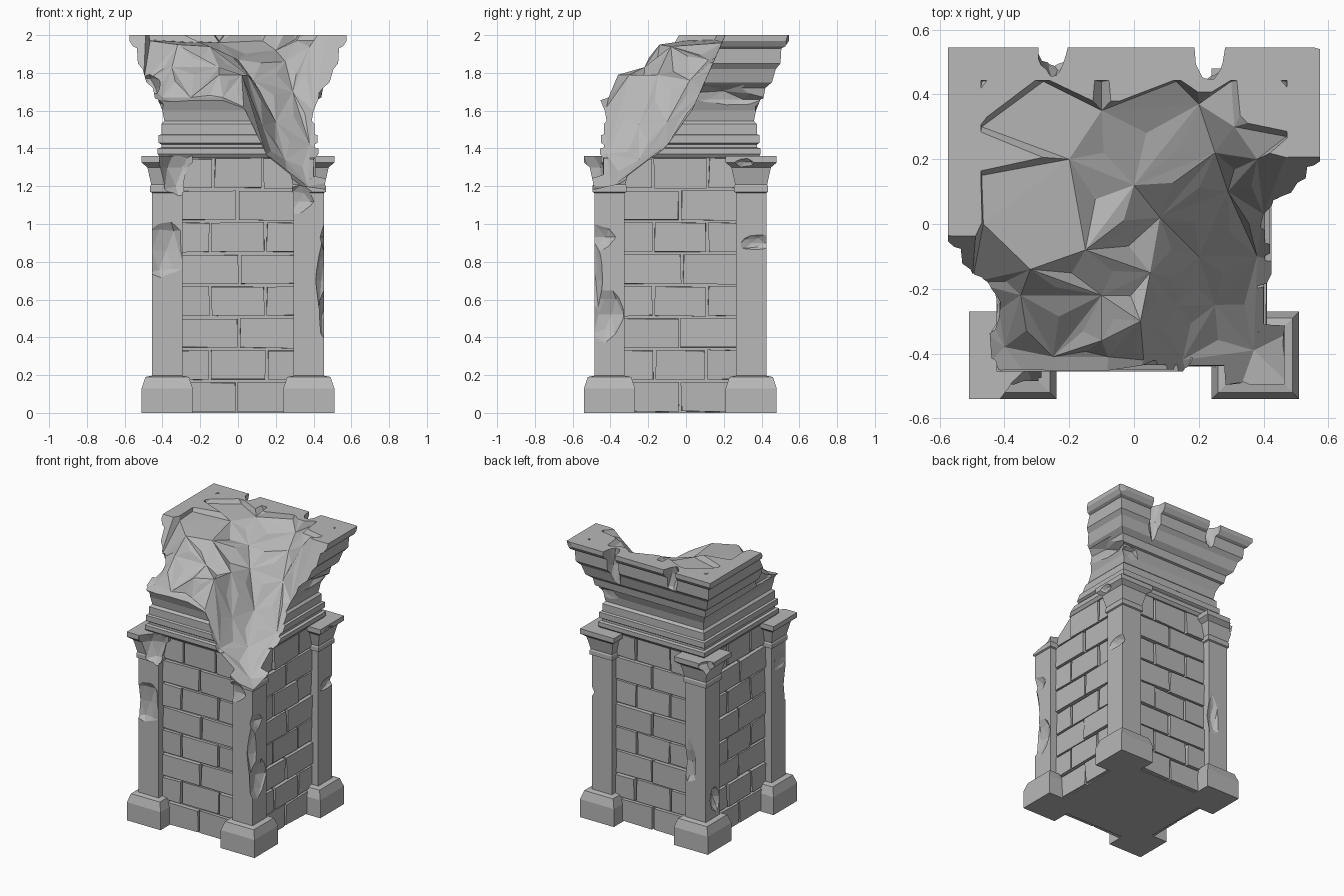
import bpy, bmesh, random
from math import pi
from mathutils import Matrix, Vector
from mathutils.geometry import delaunay_2d_cdt

random.seed(4)
if "Cube" in bpy.data.objects:
    bpy.data.objects.remove(bpy.data.objects["Cube"])

CY = -0.03          # the tower sits slightly forward of the cornice's centre
stone = bpy.data.materials.new("grey stone")
stone.use_nodes = True
stone.diffuse_color = (0.48, 0.48, 0.48, 1)
stone.node_tree.nodes["Principled BSDF"].inputs["Base Color"].default_value = stone.diffuse_color


def finish(bm, name):
    bmesh.ops.recalc_face_normals(bm, faces=bm.faces)
    mesh = bpy.data.meshes.new(name)
    bm.to_mesh(mesh)
    bm.free()
    mesh.materials.append(stone)
    obj = bpy.data.objects.new(name, mesh)
    bpy.context.collection.objects.link(obj)
    return obj


def square_loft(name, profile, x, y):
    """Stack square rings given as (half width, height)."""
    bm = bmesh.new()
    rings = []
    for r, z in profile:
        rings.append([bm.verts.new((x + sx * r, y + sy * r, z))
                      for sx, sy in ((-1, -1), (1, -1), (1, 1), (-1, 1))])
    for a, b in zip(rings, rings[1:]):
        for i in range(4):
            j = (i + 1) % 4
            bm.faces.new((a[i], a[j], b[j], b[i]))
    bm.faces.new(rings[0][::-1])
    bm.faces.new(rings[-1])
    return finish(bm, name)


def rock(centre, size):
    """A jagged lump used to chip the masonry."""
    bm = bmesh.new()
    bmesh.ops.create_icosphere(bm, subdivisions=2, radius=1)
    for v in bm.verts:
        v.co *= random.uniform(0.85, 1.12)
        v.co = Vector(centre) + v.co * Vector(size)
    obj = finish(bm, "chip_cutter")
    obj.hide_render = True
    return obj


def cut(obj, cutter, remove=True):
    mod = obj.modifiers.new("cut", "BOOLEAN")
    mod.operation = "DIFFERENCE"
    mod.solver = "EXACT"
    mod.object = cutter
    bpy.context.view_layer.objects.active = obj
    bpy.ops.object.modifier_apply(modifier=mod.name)
    if remove:
        bpy.data.objects.remove(cutter)


def chip(obj, chips):
    for centre, size in chips:
        cut(obj, rock(centre, size))


# Ruined surface: everything above it has fallen away
rim = [(-.75, .75), (0, .75), (.75, .75), (-.75, .02), (-.485, .02), (.75, .24), (.485, .25)]
rim += [(-.485 + .097 * i, .455) for i in range(11)]
rim += [(-.485, .11 * i) for i in range(1, 4)] + [(.485, .35)]
broken = [
    # sunken top
    (-.47, .44, 1.975), (-.28, .44, 1.97), (-.1, .44, 1.97), (.13, .44, 1.97),
    (-.47, .3, 1.975), (-.47, .15, 1.975), (.3, .44, 1.975), (.47, .44, 1.975),
    (.47, .27, 1.975), (-.1, .35, 1.96), (.2, .37, 1.92), (.25, .22, 1.86),
    (0, .12, 1.87), (-.2, .2, 1.96), (-.465, .0, 1.97), (-.32, -.14, 1.95),
    (-.15, -.08, 1.94), (.31, .3, 1.97), (.38, .2, 1.94),
    # standing lump at the front
    (-.75, -.12, 1.85), (-.5, -.18, 1.75), (-.75, -.75, 1.6), (-.4, -.38, 1.67),
    (-.35, -.22, 1.83), (-.25, -.41, 1.67), (-.1, -.36, 1.79), (-.1, -.22, 1.83),
    (-.08, -.41, 1.67), (.02, -.3, 1.79), (.03, -.42, 1.62), (.05, -.15, 1.79),
    (.08, .02, 1.76), (-.1, -.75, 1.55),
    # collapsed corner
    (.13, -.25, 1.52), (.15, -.42, 1.37), (.2, -.1, 1.54), (.25, -.25, 1.34),
    (.24, -.75, 1.21), (.37, -.39, 1.2), (.75, -.75, 1.14), (.75, -.2, 1.27),
    (.38, -.1, 1.42), (.75, -.06, 1.45), (.4, .03, 1.6), (.29, .1, 1.7),
    (.75, .1, 1.75),
]
points = [(x, y, 2.1) for x, y in rim] + broken
flat, _, tris, *_ = delaunay_2d_cdt([Vector(p[:2]) for p in points], [], [], 0, 1e-5)
height = {(round(x, 3), round(y, 3)): z for x, y, z in points}
bm = bmesh.new()
verts = [bm.verts.new((p.x, p.y, height[round(p.x, 3), round(p.y, 3)])) for p in flat]
for t in tris:
    bm.faces.new([verts[i] for i in t])
# extra facets for a rough fracture
rough = [f for f in bm.faces if f.calc_area() > 0.006 and max(v.co.z for v in f.verts) < 1.965
         and max(abs(c) for v in f.verts for c in v.co.xy) < 0.7]
for v in bmesh.ops.poke(bm, faces=rough)["verts"]:
    v.co.z += random.uniform(-0.035, 0.03)
lid = bmesh.ops.extrude_face_region(bm, geom=bm.faces[:], use_keep_orig=True)["geom"]
for v in lid:
    if isinstance(v, bmesh.types.BMVert):
        v.co.z = 2.4
ruin = finish(bm, "ruin_cutter")
ruin.hide_render = True

# Moulded upper block with flaring cornice
cornice = square_loft("moulded_cornice", [
    (.41, 1.35), (.425, 1.37), (.425, 1.4), (.405, 1.405), (.405, 1.42), (.42, 1.43),
    (.42, 1.47), (.405, 1.475), (.405, 1.53), (.39, 1.545), (.4, 1.6), (.425, 1.66),
    (.44, 1.665), (.45, 1.72), (.485, 1.75), (.505, 1.82), (.53, 1.85), (.535, 1.93),
    (.555, 1.94), (.575, 1.97), (.575, 2)], 0, CY)
cut(cornice, ruin, False)
chip(cornice, [
    # gaps splitting the back rim
    ((.23, .56, 1.88), (.055, .13, .3)), ((-.25, .56, 1.95), (.055, .11, .18)),
    # eroded underside of the leaning corner
    ((.52, .2, 1.66), (.12, .3, .08)), ((.6, .6, 1.85), (.1, .1, .28)),
    ((.36, .44, 1.6), (.13, .08, .07)),
    # worn edges
    ((-.49, -.25, 1.72), (.09, .12, .1)), ((-.05, .42, 1.5), (.1, .04, .05)),
    ((-.47, -.47, 1.58), (.09, .08, .1))])

# Solid core behind the bricks
core = square_loft("wall_core", [(.382, 0), (.382, 1.36)], 0, CY)
cut(core, ruin, False)

# Brick courses on four sides
ROWS, COURSE, GAP = 8, 0.169, 0.007
for side, name in enumerate(("front", "left", "back", "right")):
    bm = bmesh.new()
    turn = Matrix.Translation((0, CY, 0)) @ Matrix.Rotation(side * pi / 2, 4, "Z")
    for row in range(ROWS):
        joint = random.uniform(0.12, 0.15)
        shift = random.uniform(-0.01, 0.01)
        ends = [-.31, -joint, joint, .31] if row % 2 else [-.31, shift, .31]
        for a, b in zip(ends, ends[1:]):
            face = -0.402 - random.uniform(0, 0.01)
            size = (b - a - 2 * GAP, -0.36 - face, COURSE - 2 * GAP)
            middle = ((a + b) / 2, (face - 0.36) / 2, (row + 0.5) * COURSE)
            box = Matrix.Translation(middle) @ Matrix.Diagonal((*size, 1))
            new = bmesh.ops.create_cube(bm, size=1, matrix=box)["verts"]
            for v in new:
                if v.co.y < -0.39:
                    v.co += Vector((random.uniform(-.004, .004), random.uniform(-.003, .006),
                                    random.uniform(-.004, .004)))
                v.co.z = max(v.co.z, 0)
                v.co = turn @ v.co
    bricks = finish(bm, name + "_bricks")
    cut(bricks, ruin, False)

# Corner columns: base, shaft and capital
column = [(.135, 0), (.135, .13), (.115, .19), (.08, .197), (.08, 1.165), (.09, 1.17),
          (.09, 1.2), (.085, 1.21), (.105, 1.3), (.135, 1.325), (.135, 1.36)]
damage = {
    "front_left": [((.5, -.43, .52), (.085, .11, .18)), ((.48, -.5, .7), (.07, .07, .28)),
                   ((.49, -.46, .93), (.06, .1, .09)), ((.32, -.53, 1.12), (.1, .07, .1))],
    "front_right": [((-.38, -.54, .86), (.13, .09, .21)), ((-.29, -.56, 1.3), (.13, .12, .2)),
                    ((-.5, -.42, 1.05), (.065, .1, .09))],
    "back_left": [((.48, .38, .9), (.05, .12, .05)), ((.53, .31, 1.3), (.05, .06, .06))],
    "back_right": [((-.5, .32, .33), (.08, .06, .12)), ((-.5, .48, 1.34), (.07, .08, .08)),
                   ((-.33, .46, .6), (.06, .06, .2))],
}
for name, chips in damage.items():
    x = 0.375 if "left" in name else -0.375
    y = -0.375 if "front" in name else 0.375
    post = square_loft(name + "_column", column, x, y + CY)
    cut(post, ruin, False)
    chip(post, chips)

bpy.data.objects.remove(ruin)
